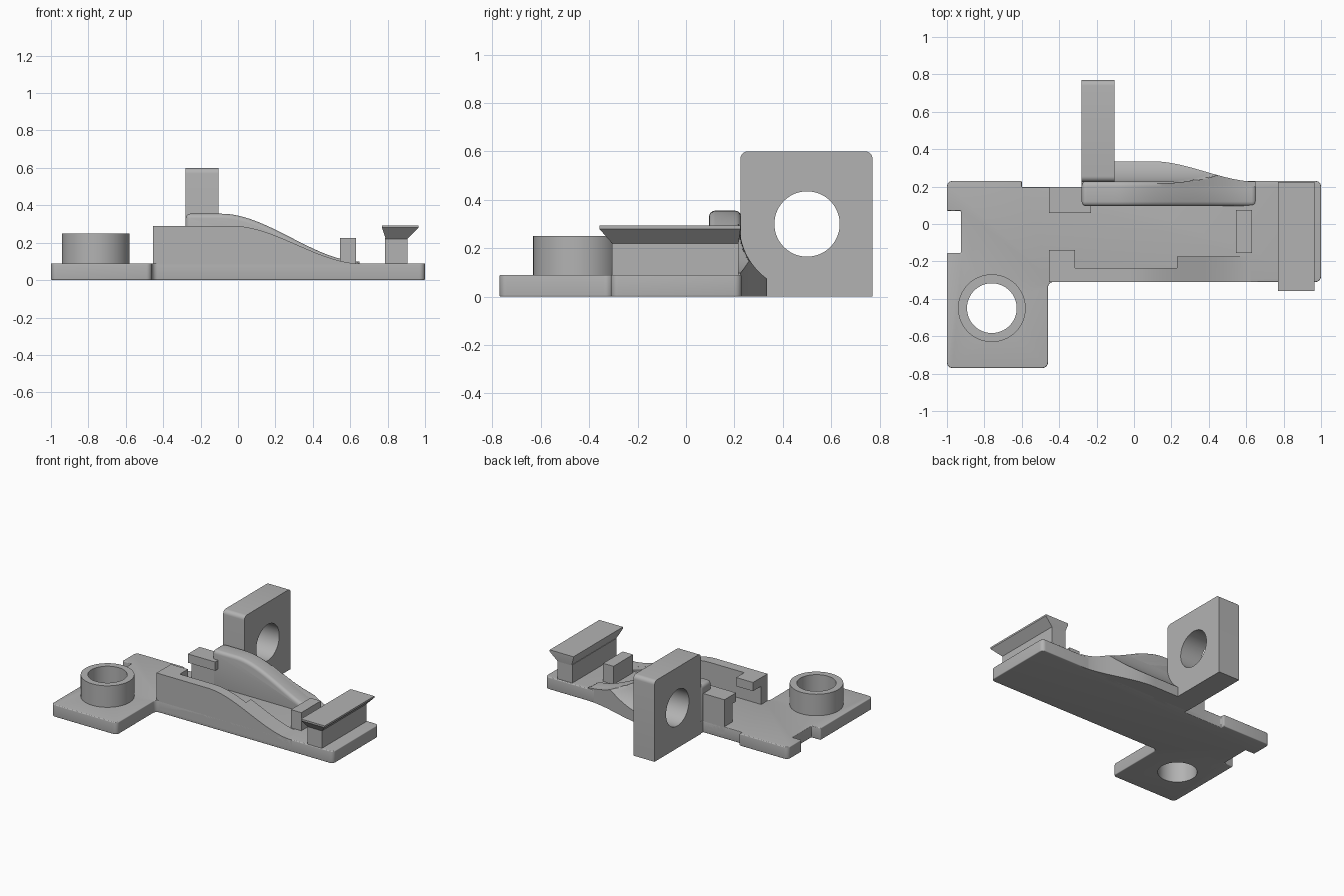
import bpy, bmesh, math
from mathutils import Vector

if "Cube" in bpy.data.objects:
    bpy.data.objects.remove(bpy.data.objects["Cube"], do_unlink=True)

grey = bpy.data.materials.new("plain grey")
grey.use_nodes = True
grey.diffuse_color = (0.45, 0.45, 0.45, 1)
grey.node_tree.nodes["Principled BSDF"].inputs["Base Color"].default_value = grey.diffuse_color


def finish(name, bm):
    """Turn a bmesh into a named grey object."""
    bmesh.ops.recalc_face_normals(bm, faces=bm.faces)
    mesh = bpy.data.meshes.new(name)
    bm.to_mesh(mesh)
    bm.free()
    mesh.materials.append(grey)
    obj = bpy.data.objects.new(name, mesh)
    bpy.context.collection.objects.link(obj)
    return obj


def place(axis, u, v, w):
    return {"x": (w, u, v), "y": (u, w, v), "z": (u, v, w)}[axis]


def loft(name, rings):
    """Skin a stack of matching rings and close both ends."""
    bm = bmesh.new()
    rows = [[bm.verts.new(p) for p in ring] for ring in rings]
    for a, b in zip(rows, rows[1:]):
        for i in range(len(a)):
            j = (i + 1) % len(a)
            bm.faces.new((a[i], a[j], b[j], b[i]))
    bm.faces.new(rows[0])
    bm.faces.new(rows[-1])
    return finish(name, bm)


def prism(name, outline, axis, low, high):
    return loft(name, [[place(axis, u, v, w) for u, v in outline] for w in (low, high)])


def box(name, x, y, z):
    return prism(name, [(x[0], y[0]), (x[1], y[0]), (x[1], y[1]), (x[0], y[1])], "z", *z)


def rounded(corners):
    """Round each (u, v, radius) corner of an outline."""
    out = []
    for i, (u, v, r) in enumerate(corners):
        p = Vector((u, v))
        if r == 0:
            out.append((u, v))
            continue
        a = p + (Vector(corners[i - 1][:2]) - p).normalized() * r
        b = p + (Vector(corners[(i + 1) % len(corners)][:2]) - p).normalized() * r
        centre = a + b - p
        for k in range(7):
            t = k / 6 * math.pi / 2
            out.append(tuple(centre + (a - centre) * math.cos(t) + (b - centre) * math.sin(t)))
    return out


def circle(u, v, r, n=64):
    return [(u + r * math.cos(math.tau * k / n), v + r * math.sin(math.tau * k / n)) for k in range(n)]


def apply_modifier(obj, mod):
    bpy.context.view_layer.objects.active = obj
    bpy.ops.object.modifier_apply(modifier=mod.name)


def drill(obj, outline, axis, low, high):
    cutter = prism("hole_cutter", outline, axis, low, high)
    cutter.hide_render = True
    mod = obj.modifiers.new("hole", "BOOLEAN")
    mod.operation, mod.solver, mod.object = "DIFFERENCE", "EXACT", cutter
    apply_modifier(obj, mod)
    bpy.data.objects.remove(cutter, do_unlink=True)


def soften(obj, width):
    mod = obj.modifiers.new("soft_edges", "BEVEL")
    mod.width, mod.segments = width, 4
    mod.limit_method, mod.angle_limit = "ANGLE", math.radians(50)
    apply_modifier(obj, mod)


def ease(x, x0, x1, high, low):
    t = min(max((x - x0) / (x1 - x0), 0), 1)
    return high + (low - high) * t * t * (3 - 2 * t)


def span(a, b, n):
    return [a + (b - a) * k / n for k in range(n + 1)]


def front_height(x):
    return ease(x, -0.03, 0.66, 0.29, 0.088)


def rail_height(x):
    return ease(x, -0.09, 0.66, 0.355, 0.098)


# Base plate with foot, side notch and stepped back edge
R = 0.03
plate = prism("base_plate", rounded([
    (-1, -0.77, R), (-0.46, -0.77, R), (-0.46, -0.31, R), (1, -0.31, R), (1, 0.23, R),
    (-0.28, 0.23, 0), (-0.28, 0.197, 0), (-0.6, 0.197, 0), (-0.6, 0.23, 0), (-1, 0.23, R),
    (-1, 0.07, 0), (-0.925, 0.07, 0), (-0.925, -0.155, 0), (-1, -0.155, 0)]), "z", 0, 0.09)
soften(plate, 0.006)

# Bored collar on the foot
collar = prism("collar", circle(-0.76, -0.45, 0.181), "z", 0.08, 0.25)
for part in (plate, collar):
    drill(part, circle(-0.76, -0.45, 0.133), "z", -0.1, 0.4)

# Front wall: a thin run, then a thicker sloping run
def wall(name, x0, x1, y0, y1, height, foot):
    top = [(x, height(x)) for x in span(x0, x1, 36)]
    return prism(name, [(x0, foot), (x1, foot)] + top[::-1], "y", y0, y1)


wall("front_wall", -0.455, 0.66, -0.31, -0.235, front_height, 0.02)
wall("front_wall_thick_run", 0.23, 0.66, -0.309, -0.175, front_height, 0.02)
box("front_clip_lip", (-0.454, -0.315), (-0.309, -0.14), (0.225, 0.29))

# Back clip with its overhanging lip
box("back_clip_post", (-0.455, -0.235), (0.1, 0.197), (0.03, 0.27))
box("back_clip_lip", (-0.455, -0.23), (0.06, 0.197), (0.225, 0.29))

# Back rail with rounded edges
rail = wall("back_rail", -0.28, 0.655, 0.095, 0.228, rail_height, 0.03)
soften(rail, 0.025)

# Upright lug with a cross hole
lug = prism("upright_lug", rounded([
    (0.225, 0, 0), (0.77, 0, 0), (0.77, 0.6, R), (0.225, 0.6, R)]), "x", -0.28, -0.105)
drill(lug, circle(0.5, 0.3, 0.135), "x", -0.5, 0.2)

# Curved gusset between lug and rail, hollowed concentric with the lug hole
def gusset_ring(x):
    outer = ease(x, 0.1, 0.66, 0.335, 0.226)
    ring = [(x, 0.2, 0), (x, outer, 0)]
    for y in span(outer, 0.2, 16):
        hollow = 0.3 - math.sqrt(max(0.28 ** 2 - (y - 0.5) ** 2, 0))
        ring.append((x, y, min(rail_height(x), hollow)))
    return ring


loft("curved_gusset", [gusset_ring(x) for x in span(-0.15, 0.65, 48)])

# Stop block and flared crossbar at the far end
box("stop_block", (0.545, 0.63), (-0.155, 0.075), (0.08, 0.225))
box("crossbar_stem", (0.785, 0.905), (-0.305, 0.217), (0.08, 0.225))


def rect(x0, x1, y0, y1, z):
    return [(x0, y0, z), (x1, y0, z), (x1, y1, z), (x0, y1, z)]


loft("flared_crossbar", [
    rect(0.79, 0.905, -0.305, 0.217, 0.22),
    rect(0.77, 0.965, -0.358, 0.225, 0.28),
    rect(0.77, 0.965, -0.358, 0.225, 0.293)])

# Smooth curved areas and keep the edges crisp
for obj in bpy.context.scene.objects:
    obj.select_set(obj.type == "MESH")
bpy.context.view_layer.objects.active = plate
bpy.ops.object.shade_smooth_by_angle(angle=math.radians(30))
